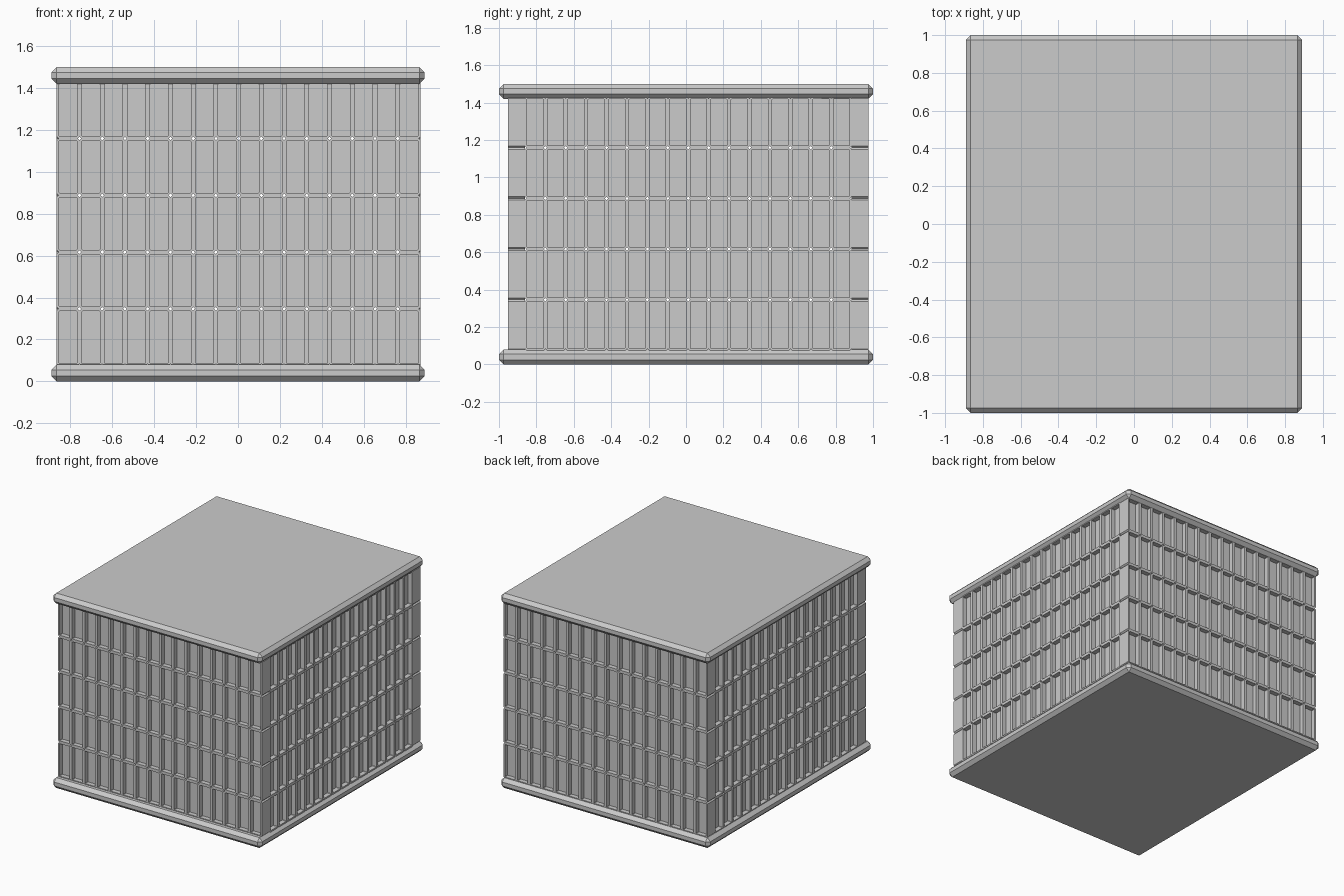
import bpy, bmesh, math
from mathutils import Matrix, Vector

if "Cube" in bpy.data.objects:
    bpy.data.objects.remove(bpy.data.objects["Cube"])

CX, CY = 0.003, 0.012          # centre of the wall block
COL_X, COL_Y, ROW = 0.1085, 0.1092, 0.271
DEPTH, Z0 = 0.09, 0.075
HX = COL_X * 8                 # half width of the walls
HY = COL_Y * 8                 # half length of the side walls


def slab(name, z):
    """Chamfered rectangular plate."""
    bm = bmesh.new()
    bmesh.ops.create_cube(bm, size=1)
    bmesh.ops.scale(bm, vec=(1.78, 2.0, 0.08), verts=bm.verts)
    bmesh.ops.bevel(bm, geom=bm.edges[:], offset=0.025, segments=1,
                    affect='EDGES', profile=0.5)
    me = bpy.data.meshes.new(name)
    bm.to_mesh(me)
    bm.free()
    ob = bpy.data.objects.new(name, me)
    ob.location = (0, 0, z)
    bpy.context.collection.objects.link(ob)


def wall(name, width, loc, angle):
    """One window block (outer face on -y), arrayed 16 across and 5 up."""
    bm = bmesh.new()
    bmesh.ops.create_cube(bm, size=1)
    bmesh.ops.scale(bm, vec=(width, DEPTH, ROW), verts=bm.verts)
    deep = [e for e in bm.edges
            if abs(e.verts[0].co.y - e.verts[1].co.y) > 0.01]
    bmesh.ops.bevel(bm, geom=deep, offset=0.009, segments=1,
                    affect='EDGES', profile=0.5)
    bm.normal_update()
    front = [f for f in bm.faces if f.normal.y < -0.9]
    bmesh.ops.inset_region(bm, faces=front, thickness=0.012)
    pane = bmesh.ops.extrude_face_region(bm, geom=front)["geom"]
    bmesh.ops.delete(bm, geom=front, context='FACES')
    bmesh.ops.translate(bm, vec=(0, 0.035, 0),
                        verts=[v for v in pane if isinstance(v, bmesh.types.BMVert)])
    bmesh.ops.recalc_face_normals(bm, faces=bm.faces)
    # origin: outer face, middle of the wall, bottom row
    bmesh.ops.translate(bm, vec=(-7.5 * width, DEPTH / 2, ROW / 2), verts=bm.verts)
    me = bpy.data.meshes.new(name)
    bm.to_mesh(me)
    bm.free()
    ob = bpy.data.objects.new(name, me)
    ob.location = loc
    ob.rotation_euler.z = angle
    bpy.context.collection.objects.link(ob)
    for label, count, step in (("columns", 16, (width, 0, 0)), ("rows", 5, (0, 0, ROW))):
        m = ob.modifiers.new(label, 'ARRAY')
        m.count = count
        m.use_relative_offset = False
        m.use_constant_offset = True
        m.constant_offset_displace = step


# base and roof plates
slab("base_slab", 0.04)
slab("roof_slab", 1.46)

# four window walls; front and back cover the ends of the side walls
wall("front_wall", COL_X, (CX, CY - HY - DEPTH, Z0), 0)
wall("back_wall", COL_X, (CX, CY + HY + DEPTH, Z0), math.pi)
wall("right_wall", COL_Y, (CX + HX, CY, Z0), math.pi / 2)
wall("left_wall", COL_Y, (CX - HX, CY, Z0), -math.pi / 2)
